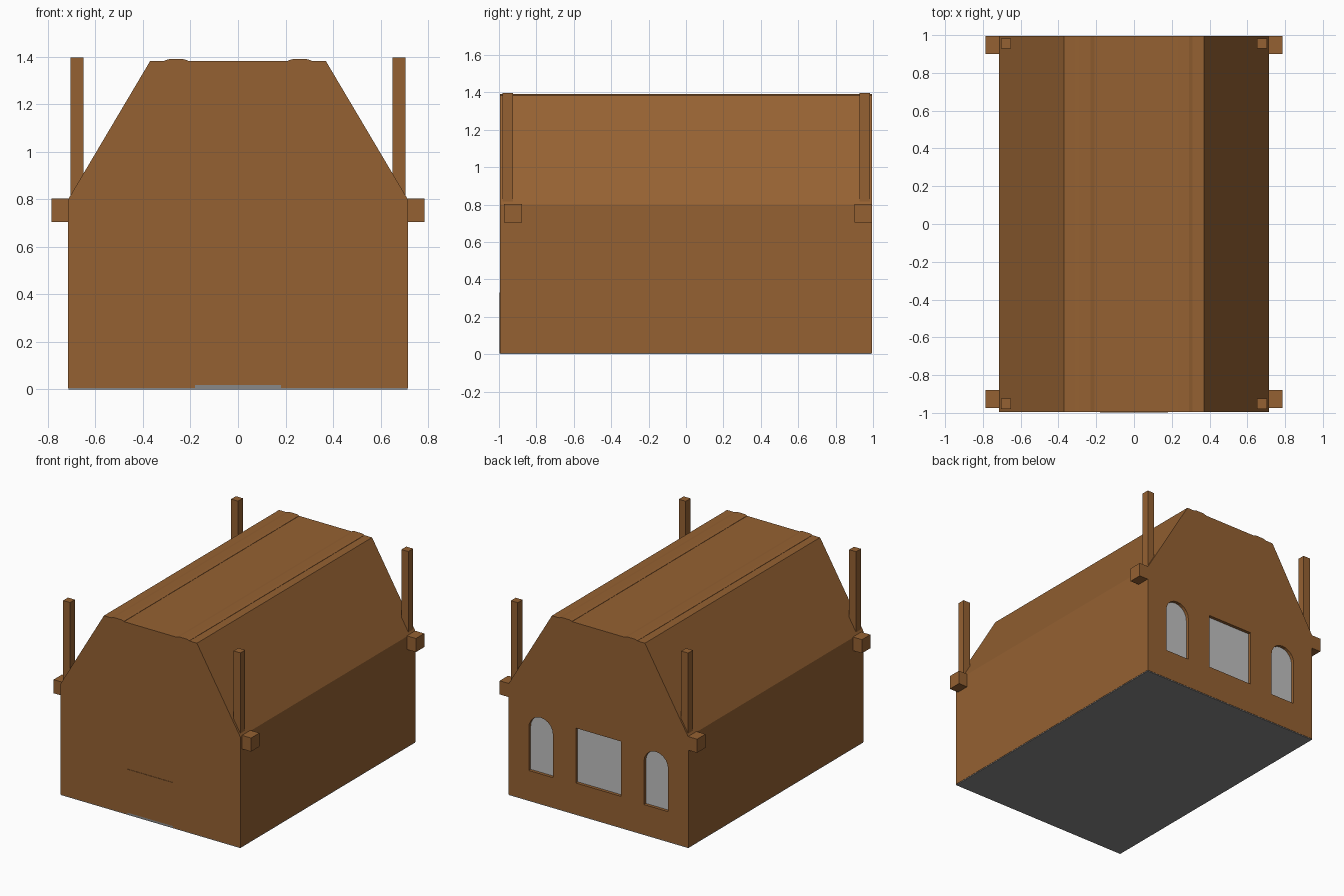
import bpy, bmesh, math

default = bpy.data.objects.get("Cube")
if default:
    bpy.data.objects.remove(default, do_unlink=True)


def material(name, color):
    m = bpy.data.materials.new(name)
    m.use_nodes = True
    m.diffuse_color = color
    m.node_tree.nodes["Principled BSDF"].inputs["Base Color"].default_value = color
    return m


wood = material("brown_wood", (0.30, 0.12, 0.032, 1))
glass = material("window_grey", (0.53, 0.53, 0.53, 1))
stone = material("floor_grey", (0.25, 0.25, 0.25, 1))


def prism(name, outline, y0, y1, mat):
    """Extrude an x-z outline from y0 to y1."""
    bm = bmesh.new()
    face = bm.faces.new([bm.verts.new((x, y0, z)) for x, z in outline])
    ext = bmesh.ops.extrude_face_region(bm, geom=[face])
    moved = [v for v in ext["geom"] if isinstance(v, bmesh.types.BMVert)]
    bmesh.ops.translate(bm, verts=moved, vec=(0, y1 - y0, 0))
    bmesh.ops.recalc_face_normals(bm, faces=bm.faces)
    mesh = bpy.data.meshes.new(name)
    bm.to_mesh(mesh)
    bm.free()
    mesh.materials.append(mat)
    obj = bpy.data.objects.new(name, mesh)
    bpy.context.collection.objects.link(obj)
    return obj


def box(name, x0, x1, y0, y1, z0, z1, mat):
    return prism(name, [(x0, z0), (x1, z0), (x1, z1), (x0, z1)], y0, y1, mat)


def arch(cx, half, z0, z1, steps=10):
    """Outline of a round-topped window."""
    spring = z1 - half
    curve = [(cx + half * math.cos(math.pi * i / steps),
              spring + half * math.sin(math.pi * i / steps)) for i in range(steps + 1)]
    return [(cx - half, z0), (cx + half, z0)] + curve


# Walls and flat-topped gable roof
END = 0.995
half = [(0.715, 0.006), (0.715, 0.80), (0.37, 1.382)]
outline = half + [(-x, z) for x, z in reversed(half)]
body = prism("house_body", outline, -END, END, wood)
body.data.materials.append(glass)

# Window recesses in the back gable
RECESS = END - 0.022
cutters = [prism("arched_cutter", arch(s * 0.458, 0.096, 0.22, 0.625), RECESS, 1.1, wood)
           for s in (-1, 1)]
cutters.append(box("middle_cutter", -0.18, 0.18, RECESS, 1.1, 0.23, 0.625, wood))
for cutter in cutters:
    mod = body.modifiers.new("window_cut", "BOOLEAN")
    mod.operation = "DIFFERENCE"
    mod.solver = "EXACT"
    mod.object = cutter
bpy.context.view_layer.update()
cut_mesh = bpy.data.meshes.new_from_object(
    body.evaluated_get(bpy.context.evaluated_depsgraph_get()))
body.modifiers.clear()
body.data = cut_mesh
for cutter in cutters:
    bpy.data.objects.remove(cutter, do_unlink=True)

# Panes are the recessed faces that look backwards
for p in body.data.polygons:
    if p.normal.y > 0.9 and p.center.y < END - 0.01:
        p.material_index = 1

# Floor slab, threshold and door
box("floor", -0.713, 0.713, -0.993, 0.993, 0, 0.007, stone)
box("threshold", -0.18, 0.18, -END - 0.002, -0.98, 0.004, 0.018, stone)
box("door", -0.18, 0.18, -END - 0.003, -0.98, 0.018, 0.33, wood)

# Roof rails, corner posts and beam ends on both sides
for side, s in (("left", 1), ("right", -1)):
    rail = [(s * 0.21, 1.37), (s * 0.21, 1.384), (s * 0.23, 1.39),
            (s * 0.29, 1.39), (s * 0.31, 1.384), (s * 0.31, 1.37)]
    prism(side + "_roof_rail", rail, -END, END, wood)
    for end, post_y, beam_y in (("front", -0.98, -0.973), ("back", 0.928, 0.90)):
        x0, x1 = sorted((s * 0.65, s * 0.705))
        box(f"{end}_{side}_post", x0, x1, post_y, post_y + 0.055, 0.78, 1.396, wood)
        x0, x1 = sorted((s * 0.70, s * 0.785))
        box(f"{end}_{side}_beam_end", x0, x1, beam_y, beam_y + 0.095, 0.705, 0.803, wood)
